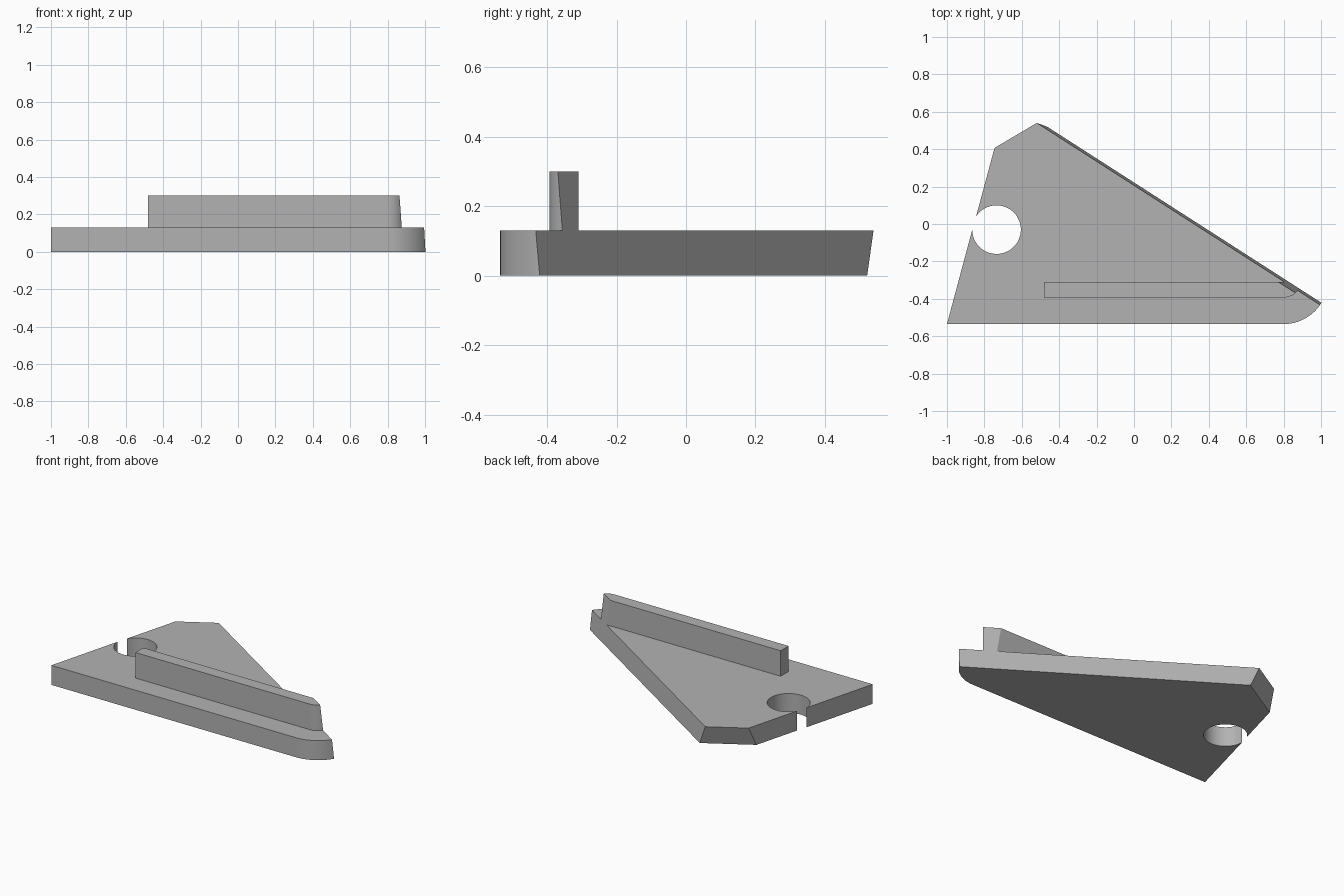
import bpy, bmesh, math
from mathutils import Vector

if "Cube" in bpy.data.objects:
    bpy.data.objects.remove(bpy.data.objects["Cube"])

grey = bpy.data.materials.new("plain_grey")
grey.diffuse_color = (0.45, 0.45, 0.45, 1)
grey.use_nodes = True
grey.node_tree.nodes["Principled BSDF"].inputs["Base Color"].default_value = grey.diffuse_color

# Sloping planes: (point, outward normal)
LONG_EDGE = (Vector((-0.52, 0.54, 0.13)), Vector((0.642, 1, 0.123)))
BACK_CHAMFER = (Vector((-0.52, 0.54, 0.13)), Vector((-0.59, 1, -0.385)))


def arc(cx, cy, r, a0, a1, n):
    """Points on an arc, angles in degrees."""
    angles = [math.radians(a0 + (a1 - a0) * i / n) for i in range(n + 1)]
    return [(cx + r * math.cos(a), cy + r * math.sin(a)) for a in angles]


def prism(name, outline, z0, z1, cuts):
    """Extrude an outline upward, then trim it by sloping planes."""
    bm = bmesh.new()
    face = bm.faces.new([bm.verts.new((x, y, z0)) for x, y in outline])
    top = bmesh.ops.extrude_face_region(bm, geom=[face], use_keep_orig=True)
    verts = [g for g in top["geom"] if isinstance(g, bmesh.types.BMVert)]
    bmesh.ops.translate(bm, verts=verts, vec=(0, 0, z1 - z0))
    for point, normal in cuts:
        res = bmesh.ops.bisect_plane(bm, geom=bm.verts[:] + bm.edges[:] + bm.faces[:],
                                     plane_co=point, plane_no=normal, clear_outer=True)
        rim = [g for g in res["geom_cut"] if isinstance(g, bmesh.types.BMEdge)]
        bmesh.ops.holes_fill(bm, edges=rim, sides=0)
    bmesh.ops.recalc_face_normals(bm, faces=bm.faces[:])
    mesh = bpy.data.meshes.new(name)
    bm.to_mesh(mesh)
    bm.free()
    mesh.materials.append(grey)
    ob = bpy.data.objects.new(name, mesh)
    bpy.context.collection.objects.link(ob)
    bpy.ops.object.select_all(action='DESELECT')
    ob.select_set(True)
    bpy.context.view_layer.objects.active = ob
    bpy.ops.object.shade_smooth_by_angle(angle=math.radians(25))
    return ob


# Base plate: rounded nose, sloped long edge, round notch through the left edge
plate = [(-1, -0.535)]
plate += arc(0.8, -0.298, 0.237, -90, 0, 24)
plate += [(1.037, 0.61), (-0.691, 0.61)]
plate += arc(-0.735, -0.03, 0.13, 147.4, -179.5, 48)
prism("base_plate", plate, 0, 0.13, [LONG_EDGE, BACK_CHAMFER])

# Upright rib, its nose concentric with the plate's and trimmed by the same slope
rib = [(-0.48, -0.31), (-0.48, -0.393)]
rib += arc(0.8, -0.298, 0.095, -90, -8, 16)
rib += [(0.894, -0.31)]
prism("rib", rib, 0.13, 0.30, [LONG_EDGE])
